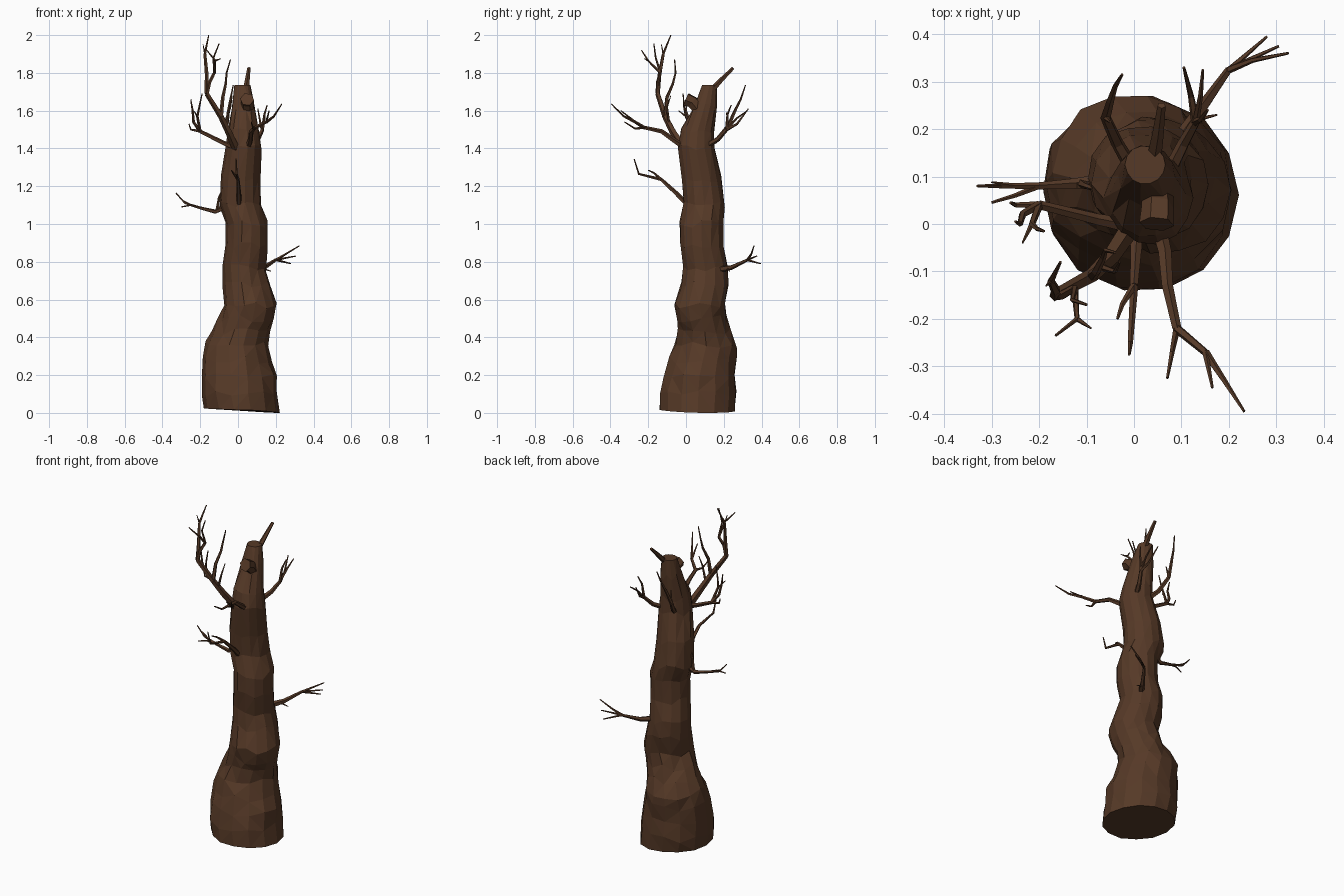
import bpy, bmesh, math, random
from mathutils import Vector

random.seed(4)
bark = bpy.data.materials.new("dark_brown_bark")
bark.diffuse_color = (0.092, 0.041, 0.020, 1)


def finish(bm, name):
    bmesh.ops.recalc_face_normals(bm, faces=bm.faces)
    me = bpy.data.meshes.new(name)
    bm.to_mesh(me)
    bm.free()
    me.materials.append(bark)
    ob = bpy.data.objects.new(name, me)
    bpy.context.collection.objects.link(ob)
    return ob


def skin(bm, rings):
    n = len(rings[0])
    for a, b in zip(rings, rings[1:]):
        for i in range(n):
            j = (i + 1) % n
            bm.faces.new((a[i], a[j], b[j], b[i]))
    bm.faces.new(rings[0][::-1])
    bm.faces.new(rings[-1])


def tube(bm, pts, r0, r1, sides=5):
    """Tapered faceted limb along a path."""
    pts = [Vector(p) for p in pts]
    last = len(pts) - 1
    rings = []
    for k, p in enumerate(pts):
        d = (pts[min(k + 1, last)] - pts[max(k - 1, 0)]).normalized()
        u = d.orthogonal().normalized() if k == 0 else (u - d * u.dot(d)).normalized()
        v = d.cross(u)
        r = r0 + (r1 - r0) * k / last
        rings.append([bm.verts.new(p + r * (math.cos(t) * u + math.sin(t) * v))
                      for t in (2 * math.pi * i / sides for i in range(sides))])
    skin(bm, rings)


def branch(name, limbs):
    bm = bmesh.new()
    for r0, r1, pts in limbs:
        tube(bm, pts, r0, r1)
    return finish(bm, name)


# Trunk: height, left, right, front, back of each ring
profile = [
    (0.015, -0.175, 0.222, -0.142, 0.265), (0.10, -0.188, 0.205, -0.135, 0.267),
    (0.20, -0.190, 0.202, -0.118, 0.262), (0.28, -0.185, 0.180, -0.092, 0.268),
    (0.36, -0.172, 0.155, -0.060, 0.275), (0.43, -0.132, 0.165, -0.042, 0.240),
    (0.50, -0.100, 0.185, -0.048, 0.212), (0.57, -0.070, 0.200, -0.062, 0.205),
    (0.68, -0.078, 0.168, -0.028, 0.225), (0.77, -0.080, 0.145, -0.015, 0.222),
    (0.89, -0.066, 0.155, -0.030, 0.197), (1.00, -0.062, 0.155, -0.032, 0.198),
    (1.10, -0.098, 0.122, -0.014, 0.206), (1.24, -0.088, 0.115, -0.022, 0.190),
    (1.40, -0.062, 0.122, -0.042, 0.152), (1.49, -0.052, 0.108, -0.025, 0.148),
    (1.63, -0.032, 0.086, 0.040, 0.165), (1.735, -0.018, 0.066, 0.085, 0.165)]
bm = bmesh.new()
rings = []
N = 14
for k, (z, x0, x1, y0, y1) in enumerate(profile):
    ring = []
    inner = 0 < k < len(profile) - 1
    for i in range(N):
        t = 2 * math.pi * i / N
        j = 1.012 + random.uniform(-0.03, 0.03)
        dz = random.uniform(-0.02, 0.02) if inner else 0
        if k == 0:
            dz = -0.015 * max(0, math.cos(t - 0.3)) + 0.008 * max(0, -math.cos(t))
        ring.append(bm.verts.new(((x0 + x1) / 2 + (x1 - x0) / 2 * j * math.cos(t),
                                  (y0 + y1) / 2 + (y1 - y0) / 2 * j * math.sin(t), z + dz)))
    rings.append(ring)
skin(bm, rings)
bmesh.ops.triangulate(bm, faces=[f for f in bm.faces if len(f.verts) == 4])
finish(bm, "trunk")

# Broken stub and stick at the crown
bm = bmesh.new()
tube(bm, [(0.05, 0.08, 1.59), (0.05, 0.035, 1.645), (0.048, 0.0, 1.66)], 0.032, 0.037, 6)
finish(bm, "broken_stub")
bm = bmesh.new()
tube(bm, [(0.04, 0.13, 1.70), (0.05, 0.19, 1.765), (0.058, 0.25, 1.825)], 0.017, 0.009)
finish(bm, "crown_stick")

# Low branch, back right
f = (0.20, 0.325, 0.81)
branch("low_back_right_branch", [
    (0.018, 0.008, [(0.10, 0.18, 0.76), (0.14, 0.24, 0.77), f]),
    (0.008, 0.003, [f, (0.25, 0.345, 0.84), (0.325, 0.36, 0.885)]),
    (0.007, 0.003, [f, (0.25, 0.35, 0.82), (0.305, 0.375, 0.83)]),
    (0.007, 0.003, [f, (0.24, 0.36, 0.80), (0.28, 0.395, 0.79)]),
    (0.006, 0.002, [(0.13, 0.22, 0.765), (0.175, 0.23, 0.75)])])

# Middle branch, left
f = (-0.20, 0.08, 1.085)
branch("middle_left_branch", [
    (0.016, 0.008, [(-0.07, 0.09, 1.09), (-0.12, 0.085, 1.065), f]),
    (0.008, 0.003, [f, (-0.28, 0.08, 1.11), (-0.33, 0.08, 1.165)]),
    (0.007, 0.003, [f, (-0.25, 0.06, 1.10), (-0.30, 0.045, 1.09)]),
    (0.006, 0.002, [(-0.25, 0.08, 1.10), (-0.30, 0.088, 1.13)]),
    (0.010, 0.003, [(-0.11, 0.085, 1.07), (-0.10, 0.08, 1.14), (-0.07, 0.07, 1.21)])])

# Middle branch, front
f = (0.0, -0.13, 1.235)
branch("middle_front_branch", [
    (0.016, 0.009, [(0.005, 0.02, 1.09), (0.005, -0.05, 1.16), f]),
    (0.009, 0.003, [f, (-0.008, -0.25, 1.265), (-0.01, -0.275, 1.345)]),
    (0.008, 0.003, [f, (-0.025, -0.17, 1.27), (-0.035, -0.20, 1.285)])])

# High branch, front right
f = (0.09, -0.22, 1.51)
g = (0.15, -0.27, 1.54)
branch("high_front_right_branch", [
    (0.017, 0.010, [(0.05, 0.0, 1.40), (0.065, -0.06, 1.44), (0.07, -0.13, 1.49), f]),
    (0.010, 0.008, [f, g]),
    (0.009, 0.003, [g, (0.19, -0.33, 1.57), (0.232, -0.395, 1.635)]),
    (0.007, 0.003, [g, (0.165, -0.345, 1.60)]),
    (0.008, 0.003, [f, (0.08, -0.27, 1.505), (0.07, -0.325, 1.54)])])

# High branch, left
f = (-0.20, 0.04, 1.49)
branch("high_left_branch", [
    (0.015, 0.010, [(-0.03, 0.0, 1.41), (-0.08, 0.01, 1.43), f]),
    (0.010, 0.006, [f, (-0.235, 0.02, 1.54), (-0.24, 0.0, 1.60)]),
    (0.006, 0.003, [(-0.24, 0.0, 1.60), (-0.25, 0.005, 1.66)]),
    (0.009, 0.003, [f, (-0.215, 0.0, 1.57), (-0.205, -0.01, 1.62), (-0.19, -0.015, 1.69)]),
    (0.008, 0.003, [f, (-0.25, 0.04, 1.50), (-0.26, 0.045, 1.53)]),
    (0.006, 0.002, [(-0.215, 0.0, 1.57), (-0.235, -0.04, 1.60)])])

# Tallest branch, front left
a = (-0.09, -0.11, 1.57)
b = (-0.165, -0.15, 1.69)
c = (-0.125, -0.135, 1.80)
d = (-0.175, -0.12, 1.90)
branch("tall_front_left_branch", [
    (0.022, 0.016, [(-0.01, -0.01, 1.40), (-0.05, -0.07, 1.49), a]),
    (0.016, 0.013, [a, b]),
    (0.013, 0.008, [b, (-0.165, -0.14, 1.79), d]),
    (0.007, 0.003, [d, (-0.155, -0.08, 2.0)]),
    (0.005, 0.002, [d, (-0.185, -0.13, 1.95)]),
    (0.011, 0.008, [b, (-0.15, -0.15, 1.75), c]),
    (0.008, 0.003, [c, (-0.12, -0.20, 1.865), (-0.165, -0.235, 1.92)]),
    (0.006, 0.002, [(-0.12, -0.20, 1.865), (-0.09, -0.22, 1.875)]),
    (0.007, 0.003, [c, (-0.13, -0.16, 1.88), (-0.10, -0.17, 1.955)]),
    (0.012, 0.007, [a, (-0.08, -0.10, 1.67), (-0.065, -0.07, 1.74)]),
    (0.007, 0.003, [(-0.065, -0.07, 1.74), (-0.06, -0.055, 1.80), (-0.04, -0.06, 1.87)]),
    (0.008, 0.002, [(-0.07, -0.09, 1.53), (-0.04, -0.10, 1.62), (-0.03, -0.08, 1.68)])])

# High branches at the back, right and left
f = (0.13, 0.215, 1.50)
branch("high_back_right_branch", [
    (0.016, 0.010, [(0.07, 0.10, 1.41), (0.105, 0.17, 1.45), f]),
    (0.010, 0.003, [f, (0.12, 0.27, 1.53), (0.105, 0.33, 1.61)]),
    (0.008, 0.003, [f, (0.14, 0.27, 1.56), (0.145, 0.325, 1.60)]),
    (0.009, 0.003, [f, (0.14, 0.22, 1.58), (0.155, 0.24, 1.63)])])
f = (-0.06, 0.225, 1.52)
branch("high_back_left_branch", [
    (0.016, 0.011, [(0.0, 0.11, 1.41), (-0.035, 0.17, 1.45), f]),
    (0.011, 0.003, [f, (-0.05, 0.26, 1.60), (-0.04, 0.29, 1.66), (-0.025, 0.315, 1.735)]),
    (0.007, 0.003, [f, (-0.05, 0.215, 1.59)])])
